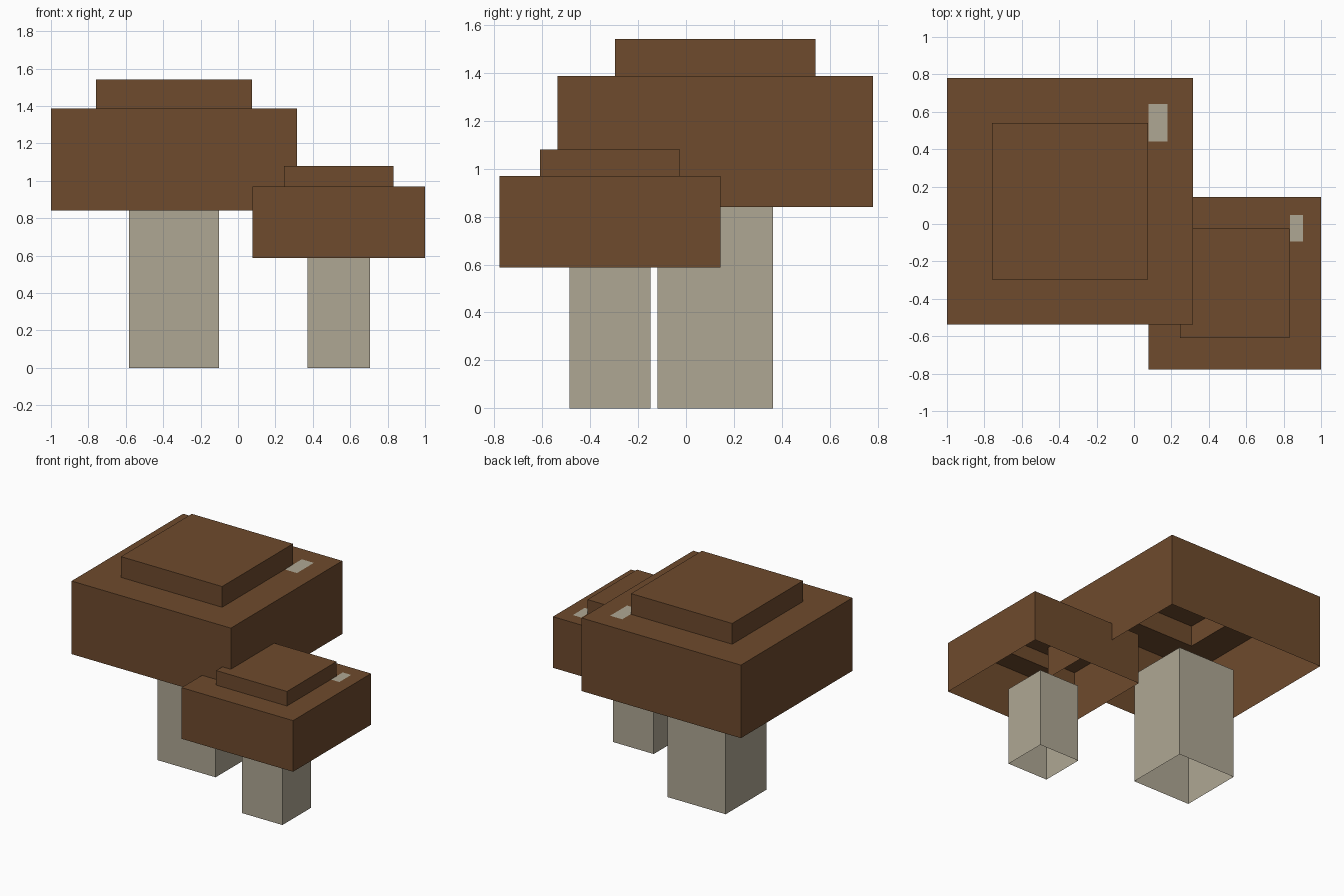
import bpy, bmesh

if "Cube" in bpy.data.objects:
    bpy.data.objects.remove(bpy.data.objects["Cube"])


def material(name, rgb):
    m = bpy.data.materials.new(name)
    m.diffuse_color = (*rgb, 1)
    m.use_nodes = True
    m.node_tree.nodes["Principled BSDF"].inputs["Base Color"].default_value = m.diffuse_color
    return m


BROWN = material("cap_brown", (0.156, 0.069, 0.026))
PALE = material("stem_beige", (0.429, 0.386, 0.296))


def shell(name, rings, mat, closed_top):
    """Hollow thin shell of stacked square rings, given as (half width, z)."""
    bm = bmesh.new()
    loops = [[bm.verts.new((sx * h, sy * h, z))
              for sx, sy in ((-1, -1), (1, -1), (1, 1), (-1, 1))]
             for h, z in rings]
    for a, b in zip(loops, loops[1:]):
        for i in range(4):
            j = (i + 1) % 4
            bm.faces.new((a[i], a[j], b[j], b[i]))
    if closed_top:
        bm.faces.new(loops[-1])
    return finish(name, bm, mat)


def finish(name, bm, mat):
    mesh = bpy.data.meshes.new(name)
    bm.to_mesh(mesh)
    bm.free()
    mesh.materials.append(mat)
    ob = bpy.data.objects.new(name, mesh)
    bpy.context.collection.objects.link(ob)
    return ob


def mushroom(prefix, x, y, s):
    # Open square tube for the stem
    stem = shell(prefix + "_stem", [(0.24, 0), (0.24, 0.84)], PALE, False)
    # Stepped cap, open underneath
    cap = shell(prefix + "_cap", [(0.658, 0.84), (0.658, 1.386),
                                  (0.418, 1.386), (0.418, 1.541)], BROWN, True)
    # Small pale patch beside the raised step
    bm = bmesh.new()
    bm.faces.new([bm.verts.new((px, py, 1.387)) for px, py in
                  ((0.42, 0.32), (0.52, 0.32), (0.52, 0.52), (0.42, 0.52))])
    patch = finish(prefix + "_cap_patch", bm, PALE)
    for ob in (stem, cap, patch):
        ob.location = (x, y, 0)
        ob.scale = (s, s, s)


mushroom("large", -0.342, 0.122, 1.0)
mushroom("small", 0.539, -0.317, 0.7)
